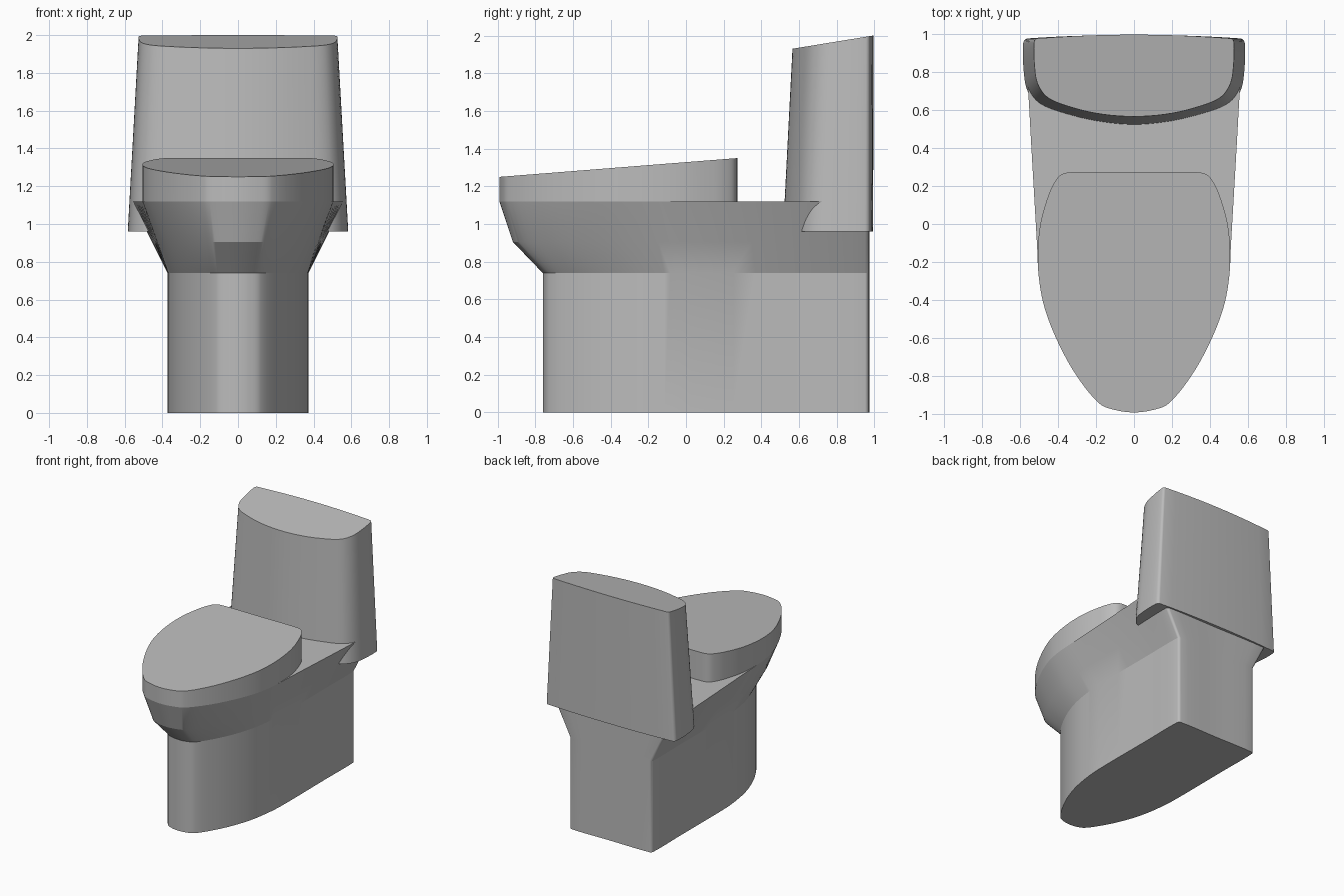
import bpy
import bmesh
import math
from mathutils import Vector

cube = bpy.data.objects.get("Cube")
if cube:
    bpy.data.objects.remove(cube, do_unlink=True)

ceramic = bpy.data.materials.new("grey_ceramic")
ceramic.use_nodes = True
GREY = (0.5, 0.5, 0.5, 1)
ceramic.diffuse_color = GREY
for node in ceramic.node_tree.nodes:
    if node.type == 'BSDF_PRINCIPLED':
        node.inputs["Base Color"].default_value = GREY


def outline(half, steps=5):
    """Mirror a front-to-back half outline and round it with a smooth curve."""
    right = [Vector(p) for p in half]
    pts = right + [Vector((-p.x, p.y)) for p in reversed(right[1:-1])]
    n = len(pts)
    tangents = [(pts[(i + 1) % n] - pts[i - 1]).normalized() for i in range(n)]
    result = []
    for i in range(n):
        a, b = pts[i], pts[(i + 1) % n]
        length = (b - a).length
        ta, tb = tangents[i] * length, tangents[(i + 1) % n] * length
        for s in range(steps):
            t = s / steps
            h = t * t * (3 - 2 * t)
            result.append(a * (1 - h) + b * h + ta * (t * (1 - t) ** 2)
                          - tb * (t * t * (1 - t)))
    return result


def loft(name, sections):
    """Skin matching outlines; each section is (outline, height rule of y)."""
    bm = bmesh.new()
    rings = [[bm.verts.new((p.x, p.y, height(p.y))) for p in ring]
             for ring, height in sections]
    for low, high in zip(rings, rings[1:]):
        n = len(low)
        for i in range(n):
            j = (i + 1) % n
            bm.faces.new((low[i], low[j], high[j], high[i]))
    bm.faces.new(rings[0][::-1])
    bm.faces.new(rings[-1])
    bmesh.ops.recalc_face_normals(bm, faces=bm.faces[:])
    mesh = bpy.data.meshes.new(name)
    bm.to_mesh(mesh)
    bm.free()
    mesh.materials.append(ceramic)
    mesh.shade_smooth()
    mesh.set_sharp_from_angle(angle=math.radians(22))
    obj = bpy.data.objects.new(name, mesh)
    bpy.context.collection.objects.link(obj)
    return obj


def level(z):
    return lambda y: z


# Shared front curve of the lid and the bowl rim
front = [(0, -.99), (.1, -.977), (.18, -.945), (.3, -.8), (.4, -.62),
         (.47, -.44), (.5, -.28)]

# Pedestal and flared bowl in one body
foot = outline([(0, -.76), (.06, -.753), (.12, -.725), (.2, -.61), (.27, -.47),
                (.325, -.31), (.355, -.15), (.37, .02), (.37, .6),
                (.37, .95), (.35, .97), (0, .97)])
rim = outline(front + [(.51, -.1), (.55, .6), (.565, .95), (.545, .97), (0, .97)])
belly = []
for low, high in zip(foot, rim):
    p = low.lerp(high, .43)
    # Bulge forward towards the nose
    p.y -= .06 * max(0, min(1, -p.y / .8))
    belly.append(p)
loft("pedestal_and_bowl", [(foot, level(0)), (foot, level(.74)),
                           (belly, level(.905)), (rim, level(1.12))])

# Sloped seat lid
lid = outline(front + [(.505, -.13), (.49, .01), (.45, .15), (.42, .215),
                       (.385, .258), (.33, .272), (0, .272)])
loft("seat_lid", [(lid, level(1.12)),
                  (lid, lambda y: 1.25 + .079 * (y + .99))])

# Tapered tank with a sloped top
tank_base = outline([(0, .515), (.2, .535), (.4, .585), (.5, .627), (.55, .68),
                     (.575, .76), (.582, .95), (.56, .975), (0, .993)])
tank_top = outline([(0, .565), (.2, .582), (.38, .63), (.46, .67), (.503, .73),
                    (.52, .8), (.525, .955), (.508, .975), (0, .995)])
loft("tank", [(tank_base, level(.96)),
              (tank_top, lambda y: 1.93 + .163 * (y - .565))])
